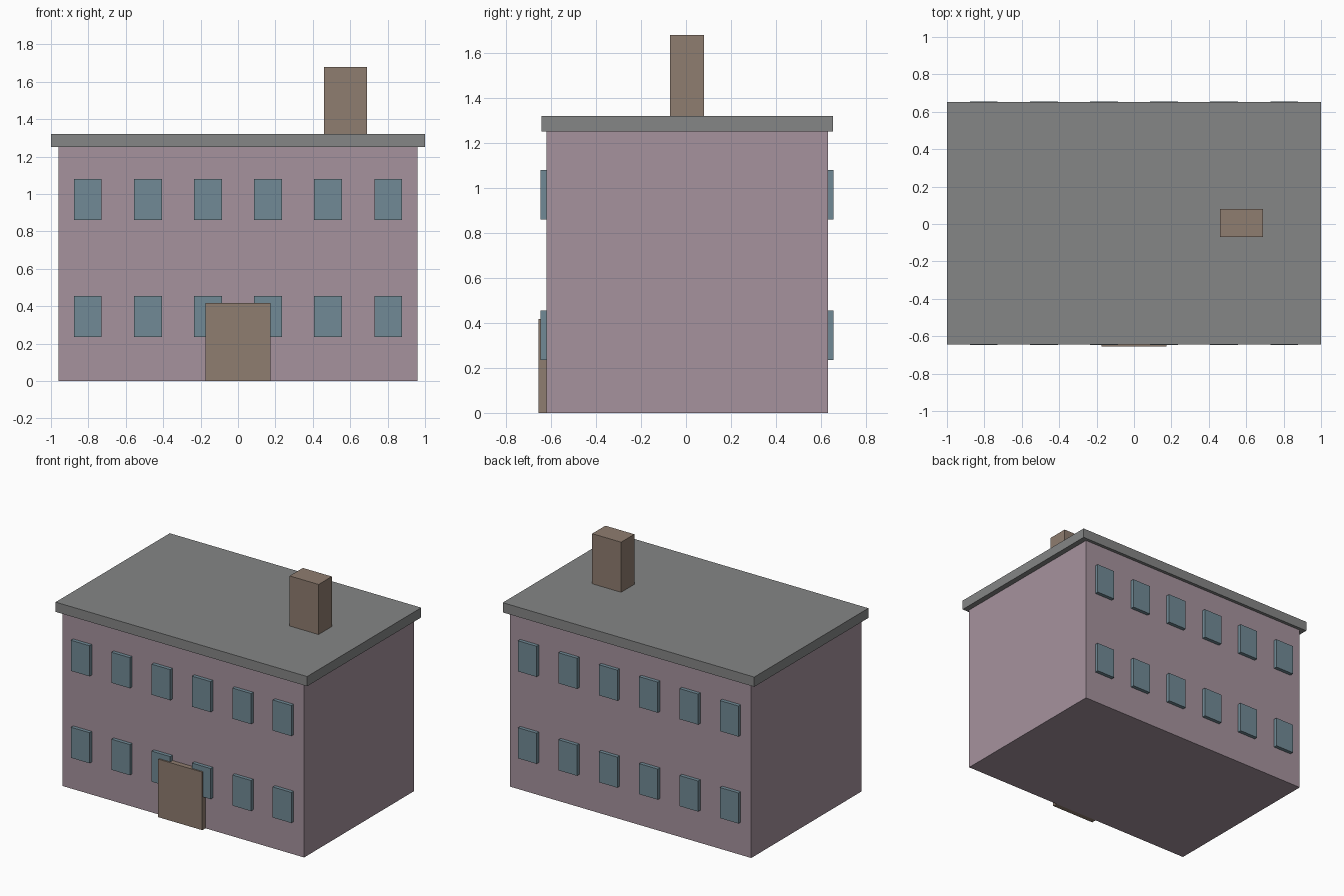
import bpy
import bmesh
from mathutils import Vector

cube = bpy.data.objects.get("Cube")
if cube:
    bpy.data.objects.remove(cube, do_unlink=True)


def make_material(name, rgb):
    mat = bpy.data.materials.new(name)
    mat.use_nodes = True
    color = (*rgb, 1.0)
    mat.diffuse_color = color
    mat.node_tree.nodes["Principled BSDF"].inputs["Base Color"].default_value = color
    return mat


wall_mat = make_material("mauve wall", (0.38, 0.29, 0.34))
roof_mat = make_material("grey roof", (0.235, 0.24, 0.24))
brown_mat = make_material("brown wood and brick", (0.275, 0.205, 0.16))
glass_mat = make_material("blue window", (0.165, 0.255, 0.305))


def box(name, x, y, z, mat):
    """Box from (min, max) ranges on each axis."""
    lo, hi = (Vector(corner) for corner in zip(x, y, z))
    size, center = hi - lo, (lo + hi) / 2
    bm = bmesh.new()
    bmesh.ops.create_cube(bm, size=1)
    bmesh.ops.scale(bm, vec=size, verts=bm.verts)
    mesh = bpy.data.meshes.new(name)
    bm.to_mesh(mesh)
    bm.free()
    mesh.materials.append(mat)
    obj = bpy.data.objects.new(name, mesh)
    obj.location = center
    bpy.context.collection.objects.link(obj)
    return obj


# Main building volume, flat roof slab and chimney
FRONT, BACK, EAVES, ROOF_TOP = -0.62, 0.63, 1.25, 1.32
box("walls", (-0.96, 0.96), (FRONT, BACK), (0, EAVES), wall_mat)
box("roof", (-1, 1), (-0.643, 0.653), (EAVES, ROOF_TOP), roof_mat)
box("chimney", (0.46, 0.69), (-0.07, 0.08), (ROOF_TOP, 1.68), brown_mat)

# Front door, overlapping the two middle ground floor windows
box("front_door", (-0.175, 0.175), (-0.656, FRONT), (0, 0.417), brown_mat)

# Two rows of six windows on the front and the back
PITCH, HALF_WIDTH, HEIGHT, DEPTH = 0.321, 0.074, 0.22, 0.026
sides = {"front": (FRONT - DEPTH, FRONT), "back": (BACK, BACK + DEPTH)}
floors = {"lower": 0.235, "upper": 0.86}
for side, y_range in sides.items():
    for floor, sill in floors.items():
        for i in range(6):
            x = (i - 2.5) * PITCH
            box(f"{side}_{floor}_window_{i + 1}", (x - HALF_WIDTH, x + HALF_WIDTH),
                y_range, (sill, sill + HEIGHT), glass_mat)
